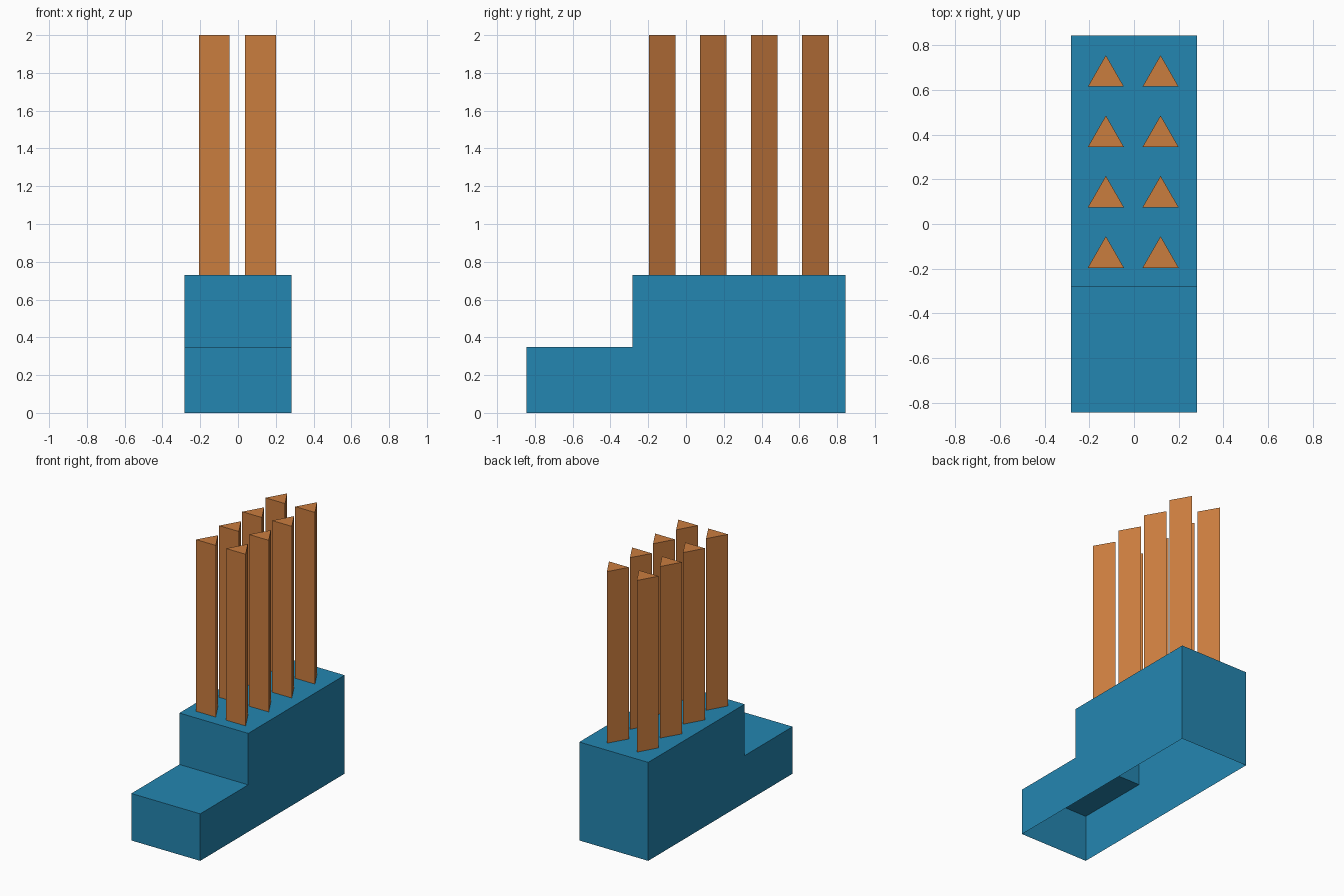
import bpy
import bmesh

if "Cube" in bpy.data.objects:
    bpy.data.objects.remove(bpy.data.objects["Cube"])


def material(name, srgb):
    """Flat material from 0-255 sRGB values."""
    lin = [((c / 255 + 0.055) / 1.055) ** 2.4 for c in srgb]
    m = bpy.data.materials.new(name)
    m.diffuse_color = (*lin, 1.0)
    m.use_nodes = True
    m.node_tree.nodes["Principled BSDF"].inputs["Base Color"].default_value = m.diffuse_color
    return m


def extrude_profile(name, outline, offset, mat, open_edges=(), caps=(True, True)):
    """Sweep a closed outline along offset; skip side walls in open_edges."""
    bm = bmesh.new()
    n = len(outline)
    a = [bm.verts.new(p) for p in outline]
    b = [bm.verts.new([p[i] + offset[i] for i in range(3)]) for p in outline]
    for i in range(n):
        if i not in open_edges:
            j = (i + 1) % n
            bm.faces.new((a[i], a[j], b[j], b[i]))
    if caps[0]:
        bm.faces.new(a[::-1])
    if caps[1]:
        bm.faces.new(b)
    mesh = bpy.data.meshes.new(name)
    bm.to_mesh(mesh)
    bm.free()
    mesh.materials.append(mat)
    ob = bpy.data.objects.new(name, mesh)
    bpy.context.collection.objects.link(ob)
    return ob


blue = material("blue", (36, 134, 177))
orange = material("orange brown", (202, 125, 63))

# Stepped base: thin shell, open underneath (edge 0 is the bottom)
W, L = 0.282, 0.845
STEP_Y, STEP_Z, TOP_Z = -0.283, 0.348, 0.729
side = [(-L, 0), (L, 0), (L, TOP_Z), (STEP_Y, TOP_Z), (STEP_Y, STEP_Z), (-L, STEP_Z)]
extrude_profile("stepped_base", [(-W, y, z) for y, z in side], (2 * W, 0, 0),
                blue, open_edges=(0,))

# Two columns of four triangular posts, pointing to the back
HALF, DEPTH = 0.081, 0.141
for row in range(4):
    for col, x in enumerate((-0.126, 0.119)):
        y = -0.196 + 0.2703 * row
        tri = [(x - HALF, y, TOP_Z), (x + HALF, y, TOP_Z), (x, y + DEPTH, TOP_Z)]
        extrude_profile(f"post_{row + 1}_{'left' if col == 0 else 'right'}", tri,
                        (0, 0, 2.0 - TOP_Z), orange, caps=(False, True))

# Consistent outward direction on the open base shell
base = bpy.data.objects["stepped_base"].data
bm = bmesh.new()
bm.from_mesh(base)
bmesh.ops.recalc_face_normals(bm, faces=bm.faces)
bm.to_mesh(base)
bm.free()
